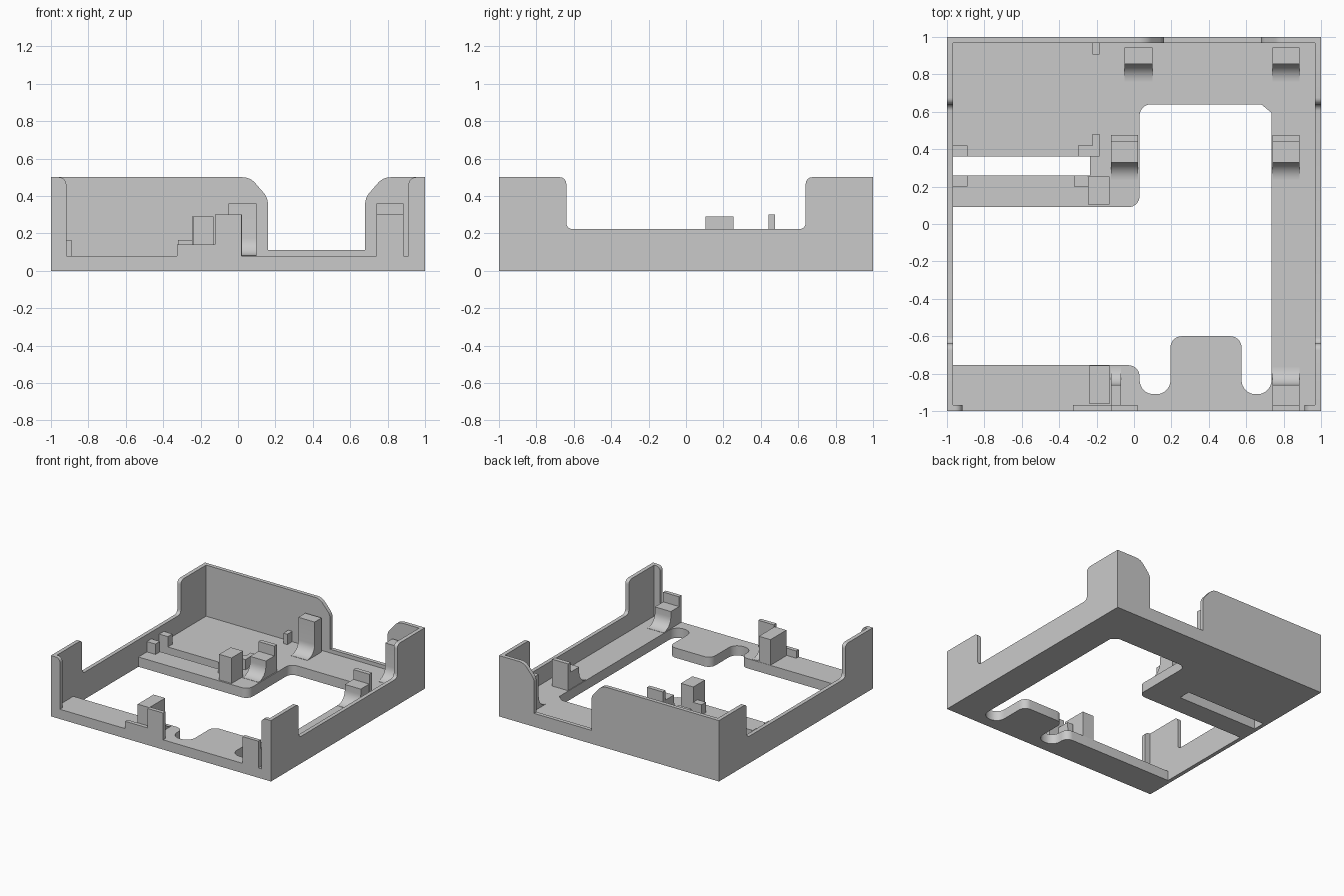
import bpy, bmesh, math
from mathutils import Vector

if "Cube" in bpy.data.objects:
    bpy.data.objects.remove(bpy.data.objects["Cube"], do_unlink=True)

grey = bpy.data.materials.new("plain grey")
grey.use_nodes = True
grey.diffuse_color = (0.59, 0.59, 0.59, 1)
grey.node_tree.nodes["Principled BSDF"].inputs["Base Color"].default_value = grey.diffuse_color

X, Y, Z = 0, 1, 2
INNER = 0.968   # inner face of the walls
FLOOR = 0.08    # floor thickness


def rounded(points, steps=8):
    """Replace each (u, v, radius) corner by an arc."""
    out = []
    for k, p in enumerate(points):
        c = Vector(p[:2])
        if len(p) < 3:
            out.append(c)
            continue
        radius = p[2]
        a = (Vector(points[k - 1][:2]) - c).normalized()
        b = (Vector(points[(k + 1) % len(points)][:2]) - c).normalized()
        half = a.angle(b) / 2
        centre = c + (a + b).normalized() * (radius / math.sin(half))
        start = c + a * (radius / math.tan(half)) - centre
        end = c + b * (radius / math.tan(half)) - centre
        first = math.atan2(start.y, start.x)
        sweep = math.atan2(start.x * end.y - start.y * end.x, start.dot(end))
        for s in range(steps + 1):
            t = first + sweep * s / steps
            out.append(centre + radius * Vector((math.cos(t), math.sin(t))))
    return out


def prism(name, points, axis, low, high):
    """Extrude a flat profile along an axis."""
    bm = bmesh.new()
    verts = []
    for u, v in rounded(points):
        co = [u, v]
        co.insert(axis, low)
        verts.append(bm.verts.new(co))
    face = bm.faces.new(verts)
    top = bmesh.ops.extrude_face_region(bm, geom=[face])["geom"]
    shift = Vector((0, 0, 0))
    shift[axis] = high - low
    moved = [g for g in top if isinstance(g, bmesh.types.BMVert)]
    bmesh.ops.translate(bm, verts=moved, vec=shift)
    bmesh.ops.recalc_face_normals(bm, faces=bm.faces)
    mesh = bpy.data.meshes.new(name)
    bm.to_mesh(mesh)
    bm.free()
    mesh.materials.append(grey)
    obj = bpy.data.objects.new(name, mesh)
    bpy.context.collection.objects.link(obj)
    bpy.ops.object.select_all(action="DESELECT")
    obj.select_set(True)
    bpy.context.view_layer.objects.active = obj
    bpy.ops.object.shade_smooth_by_angle()


def block(name, x0, x1, y0, y1, top):
    prism(name, [(x0, y0), (x1, y0), (x1, y1), (x0, y1)], Z, FLOOR, top)


def cradle(name, x0, x1, back, face, top, side=-1):
    """Support with a concave foot; side is the way the foot points in y."""
    r = 0.095
    foot = face + side * r
    lip = FLOOR + 0.002
    prism(name, [(back, FLOOR), (foot, FLOOR), (foot, lip),
                 (face, lip, r - 0.002), (face, top), (back, top)], X, x0, x1)


# Floor with the large opening and the slot
prism("floor", [
    (-INNER, -INNER), (INNER, -INNER), (INNER, INNER), (-INNER, INNER),
    (-INNER, 0.36), (-0.235, 0.36), (-0.235, 0.26), (-INNER, 0.26),
    (-INNER, 0.09), (0.03, 0.09, 0.06), (0.03, 0.64, 0.06), (0.68, 0.64),
    (0.735, 0.595), (0.735, -0.91, 0.075), (0.575, -0.91, 0.075),
    (0.575, -0.6, 0.06), (0.195, -0.6, 0.06), (0.195, -0.91, 0.075),
    (0.03, -0.91, 0.075), (0.03, -0.755, 0.06), (-INNER, -0.755)], Z, 0, FLOOR)

# Side walls with a lowered middle
for name, a, b in (("right_wall", -1, -INNER), ("left_wall", INNER, 1)):
    prism(name, [(-INNER, 0), (INNER, 0), (INNER, 0.5), (0.64, 0.5, 0.035),
                 (0.64, 0.222, 0.035), (-0.64, 0.222, 0.035),
                 (-0.64, 0.5, 0.035), (-INNER, 0.5)], X, a, b)

# Back wall with a chamfered gap
prism("back_wall", [
    (-1, 0), (1, 0), (1, 0.5), (0.775, 0.5, 0.09), (0.68, 0.39, 0.09),
    (0.68, 0.11), (0.16, 0.11), (0.16, 0.39, 0.09), (0.065, 0.5, 0.09),
    (-1, 0.5)], Y, INNER, 1)

# Front wall with corner uprights, low lip and two backing tabs
prism("front_wall", [
    (-1, 0), (1, 0), (1, 0.5), (0.912, 0.5, 0.04), (0.912, FLOOR),
    (0.885, FLOOR), (0.885, 0.3), (0.74, 0.3), (0.74, FLOOR),
    (0.02, FLOOR), (0.02, 0.3), (-0.122, 0.3), (-0.122, 0.14),
    (-0.325, 0.14), (-0.325, FLOOR), (-0.918, FLOOR), (-0.918, 0.5, 0.04),
    (-1, 0.5)], Y, -1, -INNER)

# Tall rear cradles
cradle("rear_cradle_right", -0.05, 0.098, 0.945, 0.855, 0.36)
cradle("rear_cradle_left", 0.74, 0.885, 0.945, 0.855, 0.36)

# Middle cradles with thin backing plates
for name, x0, x1 in (("right", -0.122, 0.022), ("left", 0.74, 0.885)):
    cradle("middle_cradle_" + name, x0, x1, 0.44, 0.33, 0.22)
    block("middle_plate_" + name, x0, x1, 0.44, 0.475, 0.3)

# Front cradles, facing backwards
cradle("front_cradle_right", -0.122, -0.07, -INNER, -0.86, 0.22, 1)
cradle("front_cradle_left", 0.74, 0.885, -INNER, -0.86, 0.22, 1)

# Square posts beside the cradles
block("middle_post", -0.245, -0.132, 0.105, 0.255, 0.29)
block("front_post", -0.238, -0.132, -0.963, -0.757, 0.29)

# Small stops around the slot and on the back wall
block("slot_stop_rear", -INNER, -0.89, 0.36, 0.42, 0.165)
block("slot_stop_front", -INNER, -0.89, 0.2, 0.258, 0.165)
block("slot_stop_inner", -0.322, -0.245, 0.2, 0.258, 0.165)
prism("corner_stop", [(-0.3, 0.36), (-0.185, 0.36), (-0.185, 0.482),
                      (-0.222, 0.482), (-0.222, 0.42), (-0.3, 0.42)], Z, FLOOR, 0.165)
block("back_rib", -0.222, -0.185, 0.905, INNER, 0.165)
